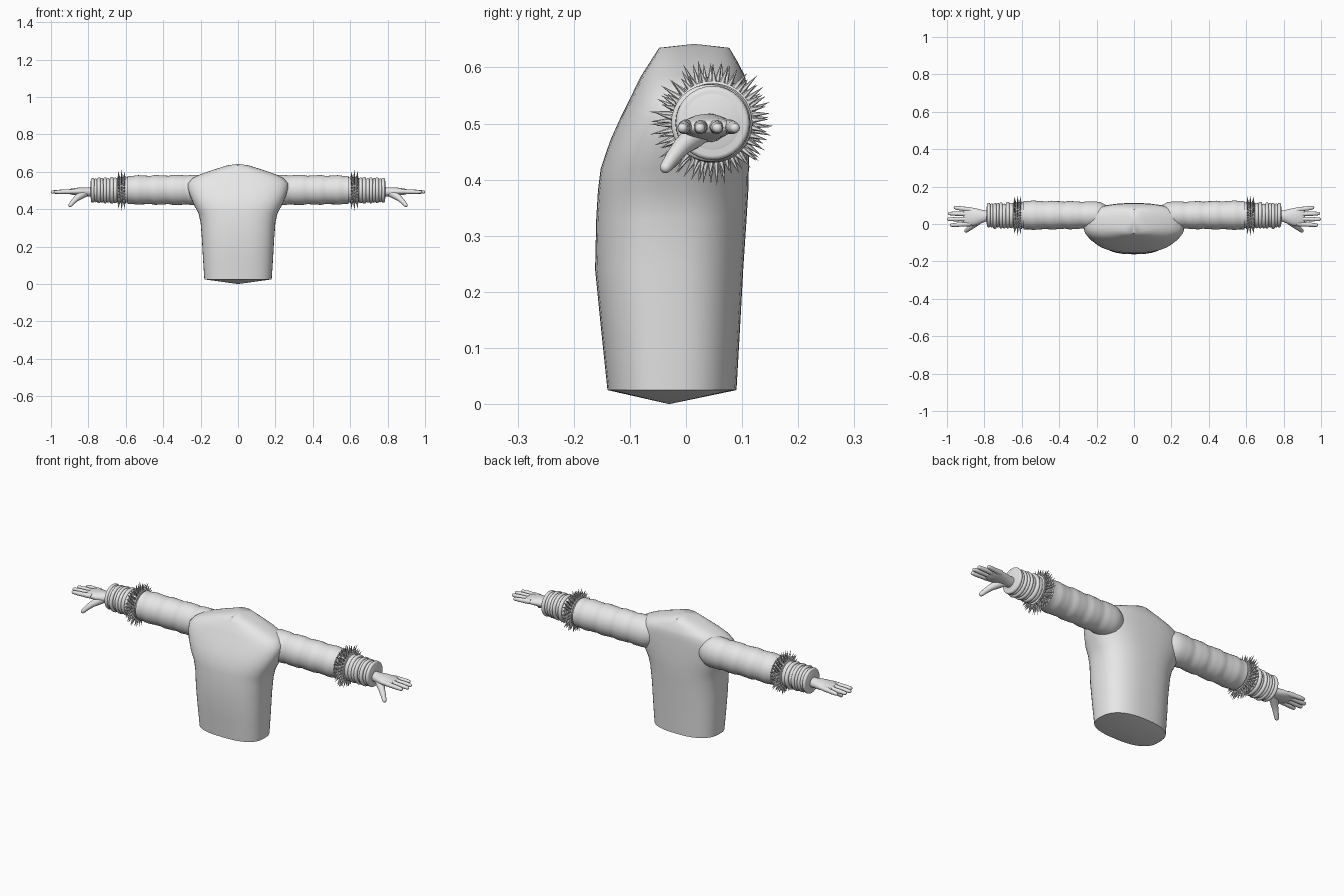
import bpy, bmesh, math, random
from mathutils import Vector

random.seed(4)
cube = bpy.data.objects.get("Cube")
if cube:
    bpy.data.objects.remove(cube, do_unlink=True)

clay = bpy.data.materials.new("light_grey")
clay.use_nodes = True
clay.diffuse_color = (0.8, 0.8, 0.8, 1)
clay.node_tree.nodes["Principled BSDF"].inputs["Base Color"].default_value = (0.8, 0.8, 0.8, 1)


def finish(name, bm, mirror=True, angle=50):
    bmesh.ops.recalc_face_normals(bm, faces=bm.faces[:])
    mesh = bpy.data.meshes.new(name)
    bm.to_mesh(mesh)
    bm.free()
    mesh.materials.append(clay)
    ob = bpy.data.objects.new(name, mesh)
    bpy.context.collection.objects.link(ob)
    bpy.ops.object.select_all(action='DESELECT')
    ob.select_set(True)
    bpy.context.view_layer.objects.active = ob
    bpy.ops.object.shade_smooth_by_angle(angle=math.radians(angle))
    if mirror:
        ob.modifiers.new("other_side", 'MIRROR').use_mirror_merge = False
    return ob


def skin(bm, rings, start=None, end=None):
    """Bridge rings of points; cap each end with a fan to a tip or a flat face."""
    loops = [[bm.verts.new(p) for p in ring] for ring in rings]
    n = len(loops[0])
    for a, b in zip(loops, loops[1:]):
        for i in range(n):
            j = (i + 1) % n
            bm.faces.new((a[i], a[j], b[j], b[i]))
    for loop, tip in ((loops[0], start), (loops[-1], end)):
        if tip is None:
            bm.faces.new(loop)
        else:
            t = bm.verts.new(tip)
            for i in range(n):
                bm.faces.new((loop[i], loop[(i + 1) % n], t))


def oval(x, y, z, ry, rz, n=32):
    return [(x, y + ry * math.cos(math.tau * i / n), z + rz * math.sin(math.tau * i / n))
            for i in range(n)]


def tube(name, path, n=14, flat=1.0):
    """Rounded tapering tube through (point, radius) pairs."""
    pts = [Vector(p) for p, r in path]
    bm = bmesh.new()
    rings = []
    for i, (p, r) in enumerate(path):
        d = (pts[min(i + 1, len(pts) - 1)] - pts[max(i - 1, 0)]).normalized()
        u = d.cross(Vector((0, 0, 1))).normalized()
        v = u.cross(d)
        # the last ring is repeated as a dome
        steps = (0,) if i < len(path) - 1 else (0, 0.45, 0.75, 0.93)
        for s in steps:
            k = r * math.sqrt(1 - s * s)
            rings.append([pts[i] + d * r * s + u * k * math.cos(math.tau * q / n)
                          + v * k * flat * math.sin(math.tau * q / n) for q in range(n)])
    tip = pts[-1] + (pts[-1] - pts[-2]).normalized() * path[-1][1]
    skin(bm, rings, end=tip)
    return finish(name, bm, angle=70)


# Torso: height, half width, front y, back y
sections = [
    (.025, .180, -.140, .090), (.13, .187, -.151, .096), (.24, .193, -.162, .102),
    (.33, .200, -.160, .108), (.38, .212, -.157, .111), (.42, .234, -.152, .112),
    (.47, .256, -.135, .112), (.51, .268, -.117, .111), (.54, .267, -.102, .110),
    (.565, .245, -.090, .109), (.585, .205, -.080, .105), (.61, .135, -.064, .092),
    (.635, .055, -.048, .077)]


def torso_ring(z, w, front, back, n=48):
    mid = (front + back) / 2 - 0.01
    ring = []
    for i in range(n):
        a = math.tau * i / n
        c, s = math.cos(a), math.sin(a)
        depth = back - mid if s > 0 else mid - front
        power = 0.78
        ring.append((math.copysign(abs(c) ** power, c) * w,
                     mid + math.copysign(abs(s) ** power, s) * depth, z))
    return ring


bm = bmesh.new()
skin(bm, [torso_ring(*s) for s in sections], (0, -.03, 0), (0, .015, .642))
finish("torso", bm, mirror=False)

# Sleeve with soft folds, rounded at the buried shoulder end
CY, CZ = .047, .503
bm = bmesh.new()
rings = [oval(.13, CY, CZ, .035, .035), oval(.15, CY, CZ, .055, .06)]
for i in range(29):
    x = .18 + i * .41 / 28
    fold = .0018 * math.sin(x * 62) + .001 * math.sin(x * 131)
    rings.append(oval(x, CY, CZ, .072 + .012 * (x - .18) + fold, .08 - .01 * (x - .18) + fold))
rings += [oval(.592, CY, CZ, .068, .068), oval(.66, CY, CZ, .064, .064)]
skin(bm, rings)
finish("sleeve", bm)

# Studded band: a rim on each side and two rows of spikes
bm = bmesh.new()
band = [(.598, .064), (.600, .073), (.606, .074), (.610, .070), (.632, .069),
        (.636, .073), (.643, .073), (.646, .064)]
skin(bm, [oval(x, CY, CZ, r, r, 40) for x, r in band])
finish("spike_band", bm, angle=35)

bm = bmesh.new()
for x, count, reach, lean in ((.609, 30, .106, -.006), (.622, 30, .110, 0), (.635, 30, .100, .006)):
    for i in range(count):
        a = math.tau * (i + x * 40) / count + random.uniform(-.04, .04)
        out = Vector((0, math.cos(a), math.sin(a)))
        side = Vector((0, -out.z, out.y))
        base = Vector((x, CY, CZ)) + out * .067
        tip = Vector((x + lean, CY, CZ)) + out * (reach + random.uniform(-.008, .006)) \
            + side * random.uniform(-.006, .006)
        ring = [base + side * .0065 * math.cos(math.tau * q / 6)
                + Vector((.0065 * math.sin(math.tau * q / 6), 0, 0)) for q in range(6)]
        skin(bm, [ring], end=tip)
finish("spikes", bm)

# Bunched cuff: stacked rounded rings of changing size
for i, (x, r, w) in enumerate([(.656, .068, .010), (.675, .071, .010), (.694, .066, .009),
                               (.711, .070, .009), (.728, .066, .008), (.744, .069, .009),
                               (.761, .064, .008), (.777, .066, .009)]):
    bm = bmesh.new()
    rings = [oval(x + w * math.sin(t), CY - .002 + .003 * math.sin(i * 2.1), CZ - .002,
                  r - .008 + .008 * math.cos(t), r - .008 + .008 * math.cos(t))
             for t in [math.pi * (k / 8 - .5) for k in range(9)]]
    skin(bm, rings)
    finish("cuff_ring", bm, angle=60)
bm = bmesh.new()
skin(bm, [oval(.64, CY, CZ, .061, .061), oval(.783, CY, CZ, .057, .057),
          oval(.788, CY, CZ, .045, .045)])
finish("cuff_core", bm)

# Palm and wrist
bm = bmesh.new()
palm = [(.775, .042, .493, .028, .026), (.795, .042, .492, .030, .025),
        (.815, .040, .493, .036, .024), (.84, .038, .494, .044, .023),
        (.865, .038, .494, .049, .020), (.89, .039, .494, .050, .016),
        (.905, .040, .494, .047, .012), (.913, .040, .494, .038, .007)]
skin(bm, [oval(*p, n=24) for p in palm])
finish("palm", bm, angle=70)

# Fingers: root y, tip y, tip x
for name, y0, y1, x1 in (("index_finger", .001, -.006, .975), ("middle_finger", .027, .025, .991),
                         ("ring_finger", .053, .056, .986), ("little_finger", .076, .087, .955)):
    def at(t):
        return (.87 + (x1 - .87) * t, y0 + (y1 - y0) * t, .495 - .003 * t)
    tube(name, [(at(0), .0125), (at(.3), .0128), (at(.5), .0112), (at(.7), .0115), (at(1), .009)])

tube("thumb", [((.815, .030, .487), .020), ((.84, .012, .475), .021), ((.862, -.008, .459), .016),
               ((.88, -.022, .442), .0135), ((.897, -.036, .422), .0105)])
